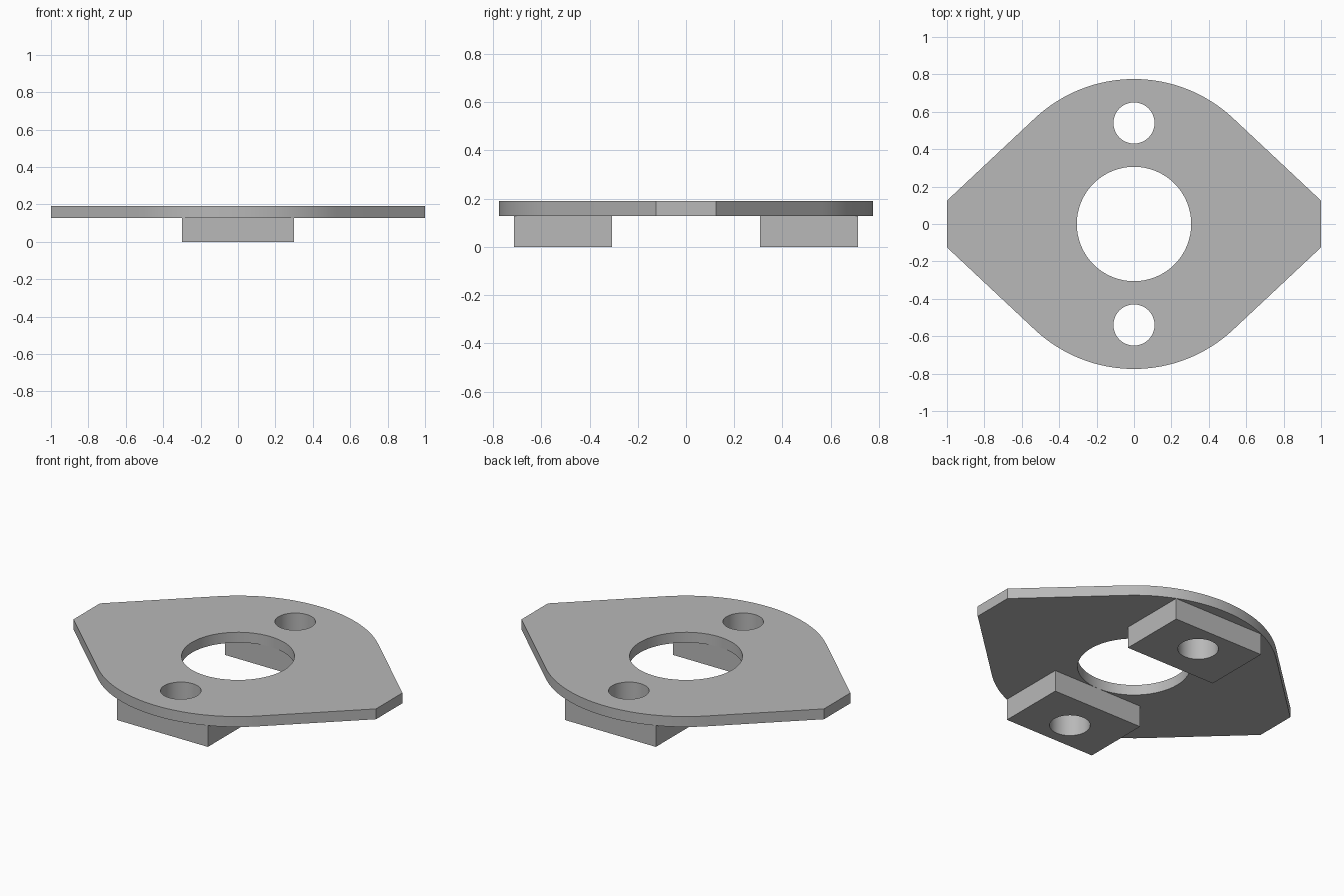
import bpy
import bmesh
from math import acos, atan2, cos, sin, hypot, radians

PLATE_BOTTOM, PLATE_TOP = 0.128, 0.19
ROUND_R, TIP_Y = 0.775, 0.125
BOLT_Y, BOLT_R, BORE_R = 0.54, 0.11, 0.306

cube = bpy.data.objects.get("Cube")
if cube:
    bpy.data.objects.remove(cube, do_unlink=True)

grey = bpy.data.materials.new("plain grey")
grey.use_nodes = True
grey.diffuse_color = (0.48, 0.48, 0.48, 1)
grey.node_tree.nodes["Principled BSDF"].inputs["Base Color"].default_value = grey.diffuse_color


def prism(name, outline, z0, z1):
    """Extrude a counter-clockwise outline from z0 up to z1."""
    bm = bmesh.new()
    face = bm.faces.new([bm.verts.new((x, y, z0)) for x, y in outline])
    grown = bmesh.ops.extrude_face_region(bm, geom=[face], use_keep_orig=True)
    top = [v for v in grown["geom"] if isinstance(v, bmesh.types.BMVert)]
    bmesh.ops.translate(bm, verts=top, vec=(0, 0, z1 - z0))
    bmesh.ops.recalc_face_normals(bm, faces=bm.faces)
    mesh = bpy.data.meshes.new(name)
    bm.to_mesh(mesh)
    bm.free()
    mesh.materials.append(grey)
    obj = bpy.data.objects.new(name, mesh)
    bpy.context.collection.objects.link(obj)
    return obj


def arc(radius, start, end, steps, cy=0):
    angles = [start + (end - start) * i / steps for i in range(steps + 1)]
    return [(radius * cos(a), cy + radius * sin(a)) for a in angles]


def drill(obj, y, radius):
    """Cut a round vertical hole on the centre line."""
    circle = arc(radius, 0, radians(360), 64, y)[:-1]
    cutter = prism("hole_cutter", circle, -0.1, 0.3)
    cutter.hide_render = True
    mod = obj.modifiers.new("hole", "BOOLEAN")
    mod.operation = "DIFFERENCE"
    mod.solver = "EXACT"
    mod.object = cutter
    bpy.context.view_layer.objects.active = obj
    bpy.ops.object.modifier_apply(modifier=mod.name)
    bpy.data.objects.remove(cutter, do_unlink=True)


# Flange plate: two round ends joined by tangent lines to the blunt side tips
tangent = atan2(TIP_Y, 1) + acos(ROUND_R / hypot(1, TIP_Y))
back = arc(ROUND_R, tangent, radians(180) - tangent, 32)
half = [(1, TIP_Y)] + back + [(-1, TIP_Y)]
plate = prism("flange_plate", half + [(-x, -y) for x, y in half], PLATE_BOTTOM, PLATE_TOP)
drill(plate, 0, BORE_R)
parts = [plate]

# Spacer pads under the two bolt holes
for name, side in (("front_pad", -1), ("back_pad", 1)):
    y0, y1 = sorted((side * 0.306, side * 0.713))
    pad = prism(name, [(-0.3, y0), (0.3, y0), (0.3, y1), (-0.3, y1)], 0, PLATE_BOTTOM)
    parts.append(pad)
    for obj in (plate, pad):
        drill(obj, side * BOLT_Y, BOLT_R)

# Smooth round walls, sharp rims
bpy.ops.object.select_all(action="DESELECT")
for obj in parts:
    obj.select_set(True)
bpy.context.view_layer.objects.active = plate
bpy.ops.object.shade_smooth_by_angle(angle=radians(30))
